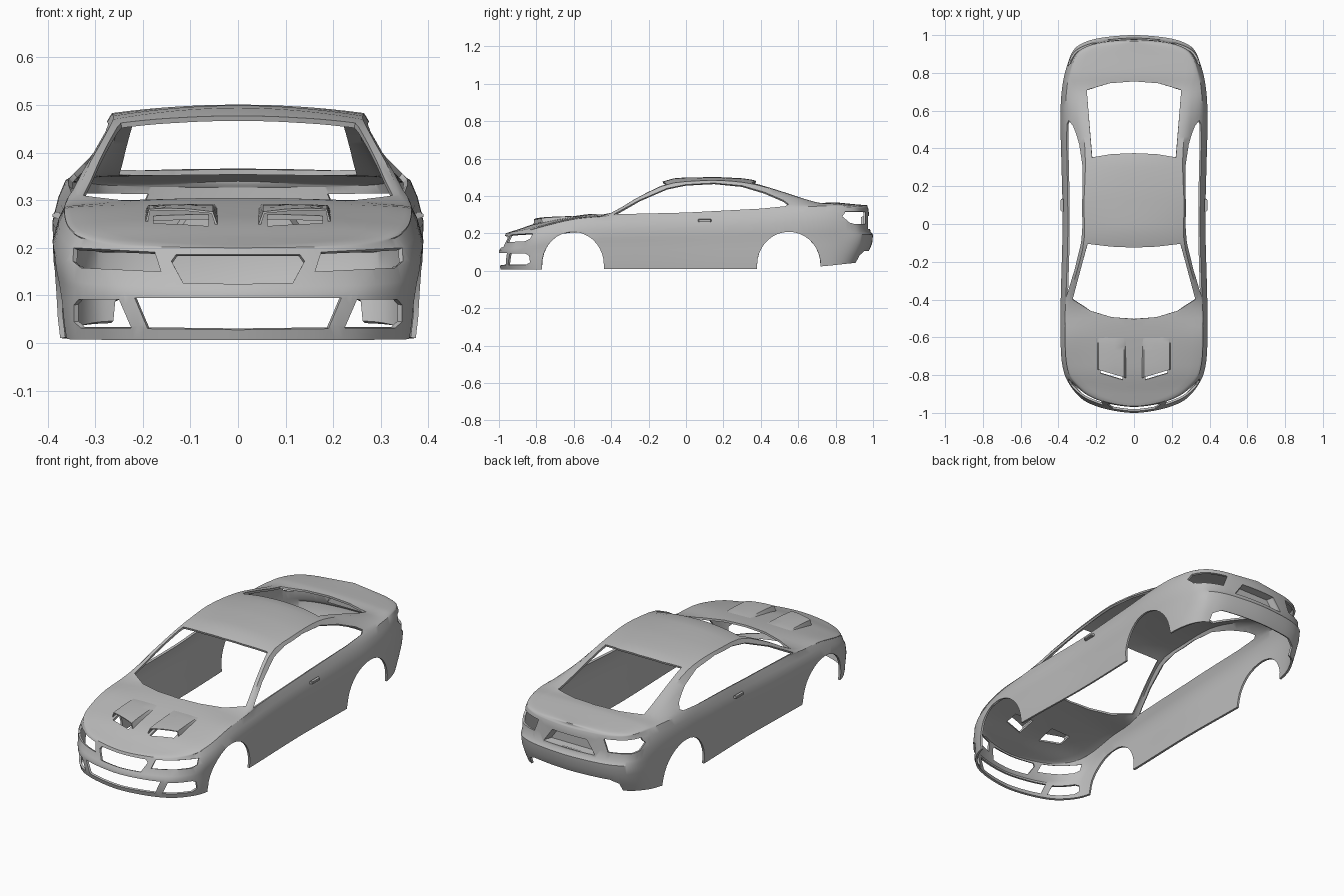
import bpy, bmesh, math
from mathutils import Vector
from mathutils.bvhtree import BVHTree
from mathutils.geometry import intersect_point_quad_2d  # noqa: F401

if "Cube" in bpy.data.objects:
    bpy.data.objects.remove(bpy.data.objects["Cube"])

paint = bpy.data.materials.new("grey_paint")
paint.use_nodes = True
GREY = (0.5, 0.5, 0.5, 1)
paint.diffuse_color = GREY
paint.node_tree.nodes["Principled BSDF"].inputs["Base Color"].default_value = GREY


def hermite(table, y):
    """Smooth interpolation through (y, value) pairs."""
    def slope(i):
        a, b = table[max(i - 1, 0)], table[min(i + 1, len(table) - 1)]
        return (b[1] - a[1]) / (b[0] - a[0])
    y = min(max(y, table[0][0]), table[-1][0])
    i = next(k for k in range(len(table) - 1) if y <= table[k + 1][0])
    (y0, v0), (y1, v1) = table[i], table[i + 1]
    h = y1 - y0
    t = (y - y0) / h
    return (v0 * (1 + 2 * t) * (1 - t) ** 2 + slope(i) * h * t * (1 - t) ** 2
            + v1 * t * t * (3 - 2 * t) + slope(i + 1) * h * t * t * (t - 1))


def spline(points, steps):
    """Catmull-Rom through the plan outline, mirrored at both ends."""
    pts = [Vector(p) for p in points]
    mirror = lambda p: Vector((-p.x, p.y))
    pts = [mirror(pts[1])] + pts + [mirror(pts[-2])]
    out = []
    for a, b, c, d in zip(pts, pts[1:], pts[2:], pts[3:]):
        for k in range(steps):
            t = k / steps
            out.append(((b * 2) + (c - a) * t + (a * 2 - b * 5 + c * 4 - d) * t * t
                        + (b * 3 - a - c * 3 + d) * t ** 3) / 2)
    return out + [pts[-2]]


def finish(name, bm, mirrored=True, thickness=0.0, angle=35):
    mesh = bpy.data.meshes.new(name)
    bm.to_mesh(mesh)
    bm.free()
    obj = bpy.data.objects.new(name, mesh)
    bpy.context.collection.objects.link(obj)
    mesh.materials.append(paint)
    if mirrored:
        obj.modifiers.new("mirror", 'MIRROR').merge_threshold = 0.0005
    if thickness:
        solid = obj.modifiers.new("sheet", 'SOLIDIFY')
        solid.thickness, solid.offset = thickness, -1
    bpy.ops.object.select_all(action='DESELECT')
    obj.select_set(True)
    bpy.context.view_layer.objects.active = obj
    bpy.ops.object.convert(target='MESH')
    bpy.ops.object.shade_smooth_by_angle(angle=math.radians(angle))
    return obj


def grid_faces(bm, rows):
    for r0, r1 in zip(rows, rows[1:]):
        for k in range(len(r0) - 1):
            yield k, bm.faces.new((r0[k], r1[k], r1[k + 1], r0[k + 1]))


# Body shape: plan outline, belt line, roof rail and centre line
OUTLINE = [(0, -1), (.1, -.99), (.2, -.965), (.28, -.925), (.345, -.85), (.375, -.77),
           (.388, -.65), (.388, -.4), (.378, 0), (.385, .35), (.39, .55), (.383, .7),
           (.362, .82), (.33, .91), (.28, .955), (.18, .985), (0, 1)]
SILL = [(-1, .006), (-.5, .01), (.6, .012), (.75, .026), (1, .045)]
BELT = [(-1, .2), (-.9, .208), (-.8, .228), (-.6, .275), (-.4, .292), (0, .305),
        (.4, .325), (.6, .34), (.75, .345), (1, .33)]
RAIL_X = [(-1, .9), (-.42, .88), (-.1, .7), (.1, .7), (.35, .67), (.7, .74), (.8, .85), (1, .9)]
RAIL_Z = [(-1, .205), (-.8, .238), (-.6, .283), (-.42, .302), (-.25, .395), (-.1, .462),
          (.05, .48), (.2, .482), (.35, .465), (.5, .425), (.7, .365), (.8, .357), (1, .34)]
CENTRE = [(-1, .205), (-.9, .235), (-.8, .256), (-.6, .292), (-.5, .305), (-.4, .315),
          (-.12, .48), (.1, .5), (.25, .497), (.36, .485), (.7, .368), (.8, .366), (1, .35)]
# Side levels: height share, side inset, nose inset, tail inset
LEVELS = [(0, .015, .01, .05), (.15, .01, .002, .03), (.35, .007, 0, .005), (.52, .004, 0, 0),
          (.58, .002, .008, .014), (.75, 0, .02, .02), (.9, .012, .03, .022), (1, .026, .036, .024)]


def end_shift(y, nose, tail):
    s = min(max((abs(y) - .75) / .2, 0), 1)
    return y + s * s * (3 - 2 * s) * (nose if y < 0 else -tail)


def section(x, y):
    """One half section from sill over the rail to the centre line."""
    sill, belt = hermite(SILL, y), hermite(BELT, y)
    pts = [Vector((x * (1 - i / .39), end_shift(y, n, r), sill + (belt - sill) * t))
           for t, i, n, r in LEVELS]
    rail = Vector((x * hermite(RAIL_X, y), end_shift(y, .05, .03), hermite(RAIL_Z, y)))
    base, steps, cols = pts[-1], 4, 8
    for k in range(1, steps + 1):
        p = base.lerp(rail, k / steps)
        p.x += math.sin(math.pi * k / steps) * .02 * x
        pts.append(p)
    top = hermite(CENTRE, y)
    for k in range(1, cols + 1):
        f = 1 - k / cols
        pts.append(Vector((rail.x * f, rail.y, rail.z + (top - rail.z) * (1 - f * f))))
    return pts


bm = bmesh.new()
panel = bm.faces.layers.int.new("panel")
rail_row = len(LEVELS) + 3
rows = [[bm.verts.new(p) for p in section(x, y)] for x, y in spline(OUTLINE, 6)]
for k, face in grid_faces(bm, rows):
    face[panel] = int(k >= rail_row)
bmesh.ops.remove_doubles(bm, verts=bm.verts, dist=.0002)
bmesh.ops.dissolve_degenerate(bm, edges=bm.edges, dist=.0002)
hood = BVHTree.FromBMesh(bm)


def inside(poly, a, b):
    hit = False
    for (a0, b0), (a1, b1) in zip(poly, poly[1:] + poly[:1]):
        if (b0 > b) != (b1 > b) and a < (a1 - a0) * (b - b0) / (b1 - b0) + a0:
            hit = not hit
    return hit


def cut(poly, axes, top, low, high):
    """Cut a polygon seen along one axis out of the shell, for low < y < high."""
    i, j = axes

    def allowed(f):
        return f[panel] == top and low < f.calc_center_median().y < high
    for p, q in zip(poly, poly[1:] + poly[:1]):
        near = []
        for f in filter(allowed, bm.faces):
            box = [[v.co[ax] for v in f.verts] for ax in axes]
            if all(min(c) <= max(p[n], q[n]) and max(c) >= min(p[n], q[n])
                   for n, c in enumerate(box)):
                near.append(f)
        origin, normal = Vector(), Vector()
        origin[i], origin[j] = p
        normal[i], normal[j] = q[1] - p[1], p[0] - q[0]
        geom = set(near)
        for f in near:
            geom.update(f.edges, f.verts)
        bmesh.ops.bisect_plane(bm, geom=list(geom), dist=1e-5, plane_co=origin, plane_no=normal)
    gone = []
    for f in filter(allowed, bm.faces):
        c = f.calc_center_median()
        if inside(poly, c[i], c[j]):
            gone.append(f)
    bmesh.ops.delete(bm, geom=gone, context='FACES')


SIDE, FRONT, TOP = (1, 2), (0, 2), (0, 1)
# Wheel arches
for mid, radius in ((-.605, .166), (.55, .17)):
    arch = [(mid + radius * math.cos(a), .03 + .178 * math.sin(a))
            for a in (math.pi * k / 18 for k in range(19))]
    cut([(mid + radius, -.1)] + arch + [(mid - radius, -.1)], SIDE, 0, -.9, .9)
# Side windows
cut([(-.385, .302), (-.25, .377), (-.1, .441), (0, .461), (.15, .469), (.3, .455), (.42, .42),
     (.52, .377), (.548, .356), (.53, .345), (.4, .332), (0, .311)], SIDE, 0, -.6, .7)
# Windscreen and rear window
cut([(-.05, -.503), (0, -.503), (.12, -.493), (.23, -.46), (.325, -.4), (.246, -.105),
     (.12, -.12), (0, -.125), (-.05, -.125)], TOP, 1, -.7, .1)
cut([(-.05, .375), (0, .375), (.12, .37), (.222, .353), (.25, .71), (.13, .745),
     (0, .755), (-.05, .755)], TOP, 1, .2, .9)
# Headlights, upper grille, lower grille, fog openings
cut([(.175, .191), (.345, .2), (.347, .172), (.33, .158), (.162, .15)], FRONT, 0, -1, -.7)
cut([(-.05, .186), (.13, .186), (.14, .172), (.115, .126), (-.05, .123)], FRONT, 0, -1.1, -.8)
cut([(-.05, .094), (.217, .094), (.19, .03), (-.05, .027)], FRONT, 0, -1.1, -.8)
cut([(.25, .091), (.335, .091), (.345, .08), (.345, .045), (.33, .031), (.224, .031)],
    FRONT, 0, -1.1, -.7)
# Tail lights, number plate opening, raised bumper centre
cut([(.19, .314), (.335, .318), (.349, .29), (.342, .258), (.325, .25), (.215, .25)],
    FRONT, 0, .75, 1.1)
PLATE = [(-.1, .292), (.1, .292), (.15, .222), (-.15, .222)]
cut(PLATE, FRONT, 0, .8, 1.1)
cut([(-.05, .105), (.22, .105), (.262, .085), (.275, -.05), (-.05, -.05)], FRONT, 0, .8, 1.1)
# Hood openings below the scoops
cut([(.062, -.825), (.178, -.79), (.178, -.72), (.062, -.72)], TOP, 1, -.95, -.5)
finish("body_shell", bm, thickness=.011)

# Hood scoops: raised sheets that open to the front
bm = bmesh.new()
rows = []
for v in (k / 8 for k in range(9)):
    row = []
    for u, lift in ((1, 0), (.95, 1), (.7, 1.1), (.4, 1.1), (.07, 1), (0, 0)):
        x = .042 + .153 * u
        y = (-.815 + .045 * u) * (1 - v) - .59 * v
        z = hood.ray_cast(Vector((x, y, 1)), Vector((0, 0, -1)))[0].z
        row.append(bm.verts.new((x, y, z - .003 + .029 * lift * (1 - v) ** .8)))
    rows.append(row)
list(grid_faces(bm, rows))
finish("hood_scoops", bm, thickness=.005)

# Number plate recess in the tail
bm = bmesh.new()
rings = []
for y, scale in ((.972, 1.02), (.935, .88)):
    rings.append([bm.verts.new((x * scale, y, .257 + (z - .257) * scale)) for x, z in PLATE])
bm.faces.new(rings[1])
for k in range(4):
    n = (k + 1) % 4
    bm.faces.new((rings[0][k], rings[0][n], rings[1][n], rings[1][k]))
finish("plate_recess", bm, mirrored=False)

# Door handles
bm = bmesh.new()
bmesh.ops.create_cube(bm, size=1)
for v in bm.verts:
    taper = 1 if v.co.x < 0 else .8
    v.co = Vector((.381 + v.co.x * .018, .1 + v.co.y * .075 * taper, .268 + v.co.z * .016 * taper))
bmesh.ops.bevel(bm, geom=bm.edges[:], offset=.003, segments=2, affect='EDGES')
finish("door_handles", bm)
